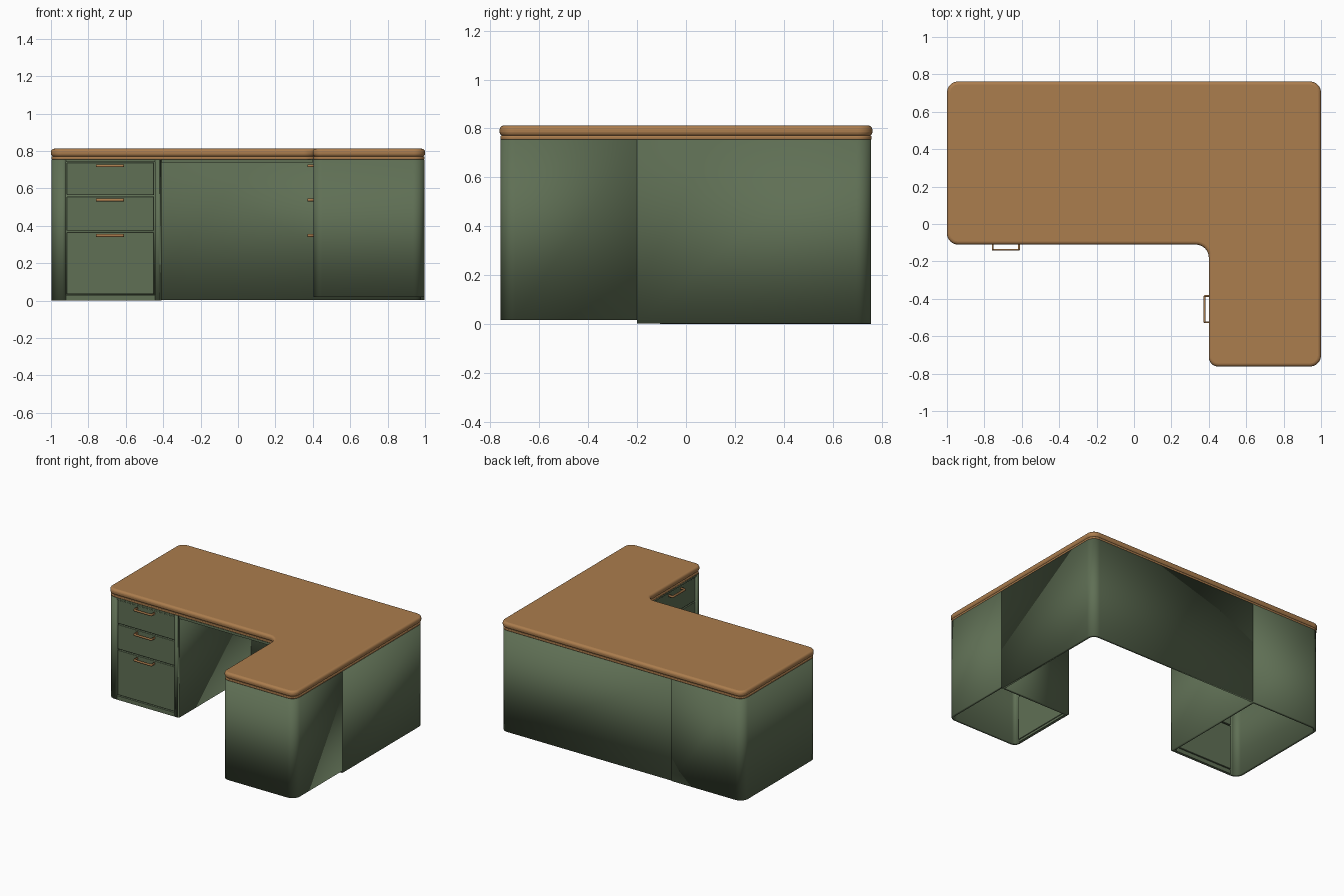
import bpy, bmesh, math
from mathutils import Vector

if "Cube" in bpy.data.objects:
    bpy.data.objects.remove(bpy.data.objects["Cube"])


def material(name, rgb):
    m = bpy.data.materials.new(name)
    m.diffuse_color = (*rgb, 1)
    m.use_nodes = True
    m.node_tree.nodes["Principled BSDF"].inputs["Base Color"].default_value = m.diffuse_color
    return m


GREEN = material("sage green", (0.115, 0.16, 0.09))
WOOD = material("warm tan", (0.41, 0.205, 0.075))


def finish(bm, name, mat):
    me = bpy.data.meshes.new(name)
    bm.to_mesh(me)
    bm.free()
    me.materials.append(mat)
    ob = bpy.data.objects.new(name, me)
    bpy.context.collection.objects.link(ob)
    bpy.ops.object.select_all(action='DESELECT')
    ob.select_set(True)
    bpy.context.view_layer.objects.active = ob
    bpy.ops.object.shade_smooth_by_angle(angle=math.radians(35))
    return ob


def fillet(points, closed, seg=8):
    """Round the right-angled corners of a path of (x, y, radius)."""
    out, n = [], len(points)
    for i, (x, y, r) in enumerate(points):
        p = Vector((x, y))
        if r == 0 or (not closed and i in (0, n - 1)):
            out.append(p)
            continue
        u = (Vector(points[i - 1][:2]) - p).normalized()
        v = (Vector(points[(i + 1) % n][:2]) - p).normalized()
        c = p + (u + v) * r
        for k in range(seg + 1):
            t = math.pi / 2 * k / seg
            out.append(c - v * r * math.cos(t) - u * r * math.sin(t))
    return out


def wall(name, points, z0, z1, thick, mat):
    """Upright panel along a counter-clockwise path, thickened inward."""
    bm = bmesh.new()
    path = fillet(points, False)
    lo = [bm.verts.new((p.x, p.y, z0)) for p in path]
    hi = [bm.verts.new((p.x, p.y, z1)) for p in path]
    for i in range(len(path) - 1):
        bm.faces.new((lo[i], lo[i + 1], hi[i + 1], hi[i]))
    ob = finish(bm, name, mat)
    s = ob.modifiers.new("thickness", 'SOLIDIFY')
    s.thickness, s.offset, s.use_even_offset = thick, -1, True


def slab(name, points, z0, z1, bevel, mat):
    """Flat plate from a rounded outline with softened edges."""
    bm = bmesh.new()
    f = bm.faces.new([bm.verts.new((p.x, p.y, z0)) for p in fillet(points, True)])
    top = bmesh.ops.extrude_face_region(bm, geom=[f])
    bmesh.ops.translate(bm, vec=(0, 0, z1 - z0),
                        verts=[g for g in top["geom"] if isinstance(g, bmesh.types.BMVert)])
    bmesh.ops.recalc_face_normals(bm, faces=bm.faces)
    ob = finish(bm, name, mat)
    b = ob.modifiers.new("soft edge", 'BEVEL')
    b.width, b.segments, b.limit_method, b.angle_limit = bevel, 4, 'ANGLE', math.radians(40)


def box(name, x0, x1, y0, y1, z0, z1, mat):
    bm = bmesh.new()
    bmesh.ops.create_cube(bm, size=1)
    for v in bm.verts:
        v.co = ((x0 + x1) / 2 + v.co.x * (x1 - x0),
                (y0 + y1) / 2 + v.co.y * (y1 - y0),
                (z0 + z1) / 2 + v.co.z * (z1 - z0))
    return finish(bm, name, mat)


def l_outline(d):
    """Worktop outline pulled in by d."""
    return [(-1 + d, -0.11 + d, 0.06), (0.40 + d, -0.11 + d, 0.07),
            (0.40 + d, -0.762 + d, 0.05), (1 - d, -0.762 + d, 0.06),
            (1 - d, 0.762 - d, 0.06), (-1 + d, 0.762 - d, 0.06)]


# worktop with a thinner lip below it
slab("worktop", l_outline(0), 0.769, 0.812, 0.017, WOOD)
slab("worktop_lip", l_outline(0.003), 0.754, 0.771, 0.005, WOOD)

# pedestal shells, each left open where its drawers sit
T, ZT = 0.02, 0.755
wall("left_pedestal", [(-0.445, -0.107, 0), (-0.41, -0.107, 0.01), (-0.41, 0.757, 0),
                       (-0.996, 0.757, 0.06), (-0.996, -0.107, 0.06), (-0.92, -0.107, 0)],
     0, ZT, T, GREEN)
wall("right_pedestal", [(0.404, -0.70, 0), (0.404, -0.758, 0.045), (0.996, -0.758, 0.06),
                        (0.996, -0.2, 0), (0.404, -0.2, 0), (0.404, -0.215, 0)],
     0.018, ZT, T, GREEN)
# back and right-hand panels
wall("back_panel", [(0.996, -0.2, 0), (0.996, 0.757, 0.06), (-0.41, 0.757, 0)],
     0.003, ZT, T, GREEN)
# apron over the knee space
box("front_apron", -0.41, 0.40, -0.107, -0.087, 0.737, ZT, GREEN)
box("side_apron", 0.404, 0.424, -0.2, -0.107, 0.737, ZT, GREEN)

# rails closing the drawer openings
for part, z0, z1 in (("bottom", 0, 0.03), ("top", 0.742, ZT)):
    box("left_" + part + "_rail", -0.92, -0.445, -0.107, -0.087, z0, z1, GREEN)
    box("right_" + part + "_rail", 0.404, 0.424, -0.70, -0.215,
        max(z0, 0.018), z1 + 0.005 * (z0 == 0), GREEN)

# drawer fronts and pulls
G = 0.004
for i, (z0, z1) in enumerate(((0.03, 0.37), (0.37, 0.56), (0.56, 0.742))):
    for side in ("left", "right"):
        if side == "left":
            ob = box(f"left_drawer_{i}", -0.92 + G, -0.445 - G, -0.101, -0.081,
                     z0 + G, z1 - G, GREEN)
            path = [(-0.76, -0.095, 0), (-0.76, -0.143, 0.008),
                    (-0.61, -0.143, 0.008), (-0.61, -0.095, 0)]
        else:
            ob = box(f"right_drawer_{i}", 0.410, 0.430, -0.70 + G, -0.215 - G,
                     z0 + G, z1 - G, GREEN)
            path = [(0.418, -0.38, 0), (0.372, -0.38, 0.008),
                    (0.372, -0.53, 0.008), (0.418, -0.53, 0)]
        b = ob.modifiers.new("soft edge", 'BEVEL')
        b.width, b.segments = 0.003, 2
        h = z1 - 0.022
        wall(f"{side}_handle_{i}", path, h - 0.007, h + 0.007, 0.009, WOOD)
